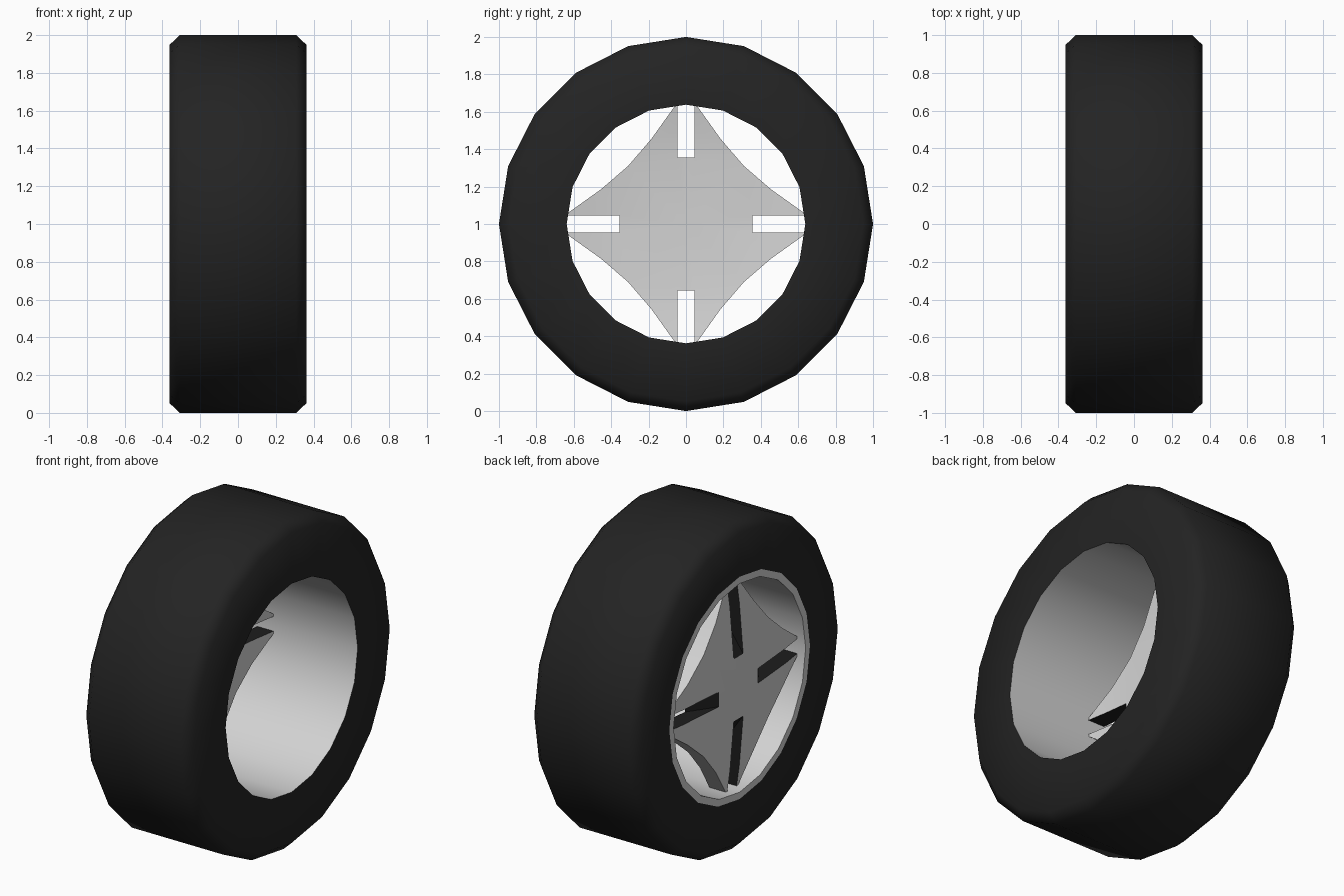
import bpy, bmesh, math

if "Cube" in bpy.data.objects:
    bpy.data.objects.remove(bpy.data.objects["Cube"])

SIDES = 20
HALF = 0.363          # half width of the wheel
R_IN, R_LIP = 0.638, 0.68


def material(name, v):
    m = bpy.data.materials.new(name)
    m.diffuse_color = (v, v, v, 1)
    m.use_nodes = True
    m.node_tree.nodes["Principled BSDF"].inputs["Base Color"].default_value = m.diffuse_color
    return m


rubber = material("black_rubber", 0.017)
alloy = material("light_alloy", 0.65)
dark = material("dark_slot", 0.012)


def finish(bm, name, mats, angle):
    me = bpy.data.meshes.new(name)
    bm.to_mesh(me)
    bm.free()
    for m in mats:
        me.materials.append(m)
    ob = bpy.data.objects.new(name, me)
    bpy.context.collection.objects.link(ob)
    ob.location.z = 1
    bpy.ops.object.select_all(action='DESELECT')
    ob.select_set(True)
    bpy.context.view_layer.objects.active = ob
    bpy.ops.object.shade_smooth_by_angle(angle=math.radians(angle))
    return ob


def lathe(name, profile, mat, angle):
    """Revolve (x, radius) points round the x axis."""
    bm = bmesh.new()
    rings = []
    for x, r in profile:
        rings.append([bm.verts.new((x, r * math.sin(2 * math.pi * i / SIDES),
                                    r * math.cos(2 * math.pi * i / SIDES)))
                      for i in range(SIDES)])
    for a, b in zip(rings, rings[1:]):
        for i in range(SIDES):
            j = (i + 1) % SIDES
            bm.faces.new((a[i], a[j], b[j], b[i]))
    return finish(bm, name, [mat], angle)


# Tire: chamfered outer skin, from the lip side round to the open side
lathe("tire", [(-HALF, R_LIP), (-HALF, 0.948), (-HALF + 0.055, 1), (HALF - 0.055, 1),
               (HALF, 0.948), (HALF, R_IN)], rubber, 50)
# Rim: barrel with a flat lip on the outer side
lathe("rim", [(HALF, R_IN), (-HALF, R_IN), (-HALF, R_LIP)], alloy, 30)


# Spoke plate: one octant, mirrored and turned into a four-pointed dished star
def front(p):
    return (-0.36 + 0.05 * (math.hypot(*p) / R_IN) ** 2, *p)


def back(p):
    return (-0.26 + 0.06 * (math.hypot(*p) / R_IN) ** 2, *p)


W = 0.045                                     # half width of a slot
edge = [(0.31, 0.31), (0.185, 0.455), (0.06, 0.63)]
polys = []


def skin(side, s):
    slot = [(W, s), (W, 0.5), (W, 0.633)]
    polys.append(([side(p) for p in ((0, 0), (0, s), slot[0], edge[0])], 0))
    for i in range(2):
        polys.append(([side(p) for p in (slot[i], slot[i + 1], edge[i + 1], edge[i])], 0))
    return slot


sf, sb = skin(front, 0.19), skin(back, 0.355)
for i in range(2):
    polys.append(([front(edge[i]), front(edge[i + 1]), back(edge[i + 1]), back(edge[i])], 0))
    polys.append(([front(sf[i]), front(sf[i + 1]), back(sb[i + 1]), back(sb[i])], 1))
polys.append(([front(edge[2]), front(sf[2]), back(sb[2]), back(edge[2])], 0))
# sloping inner end of the slot
polys.append(([front((0, 0.19)), front(sf[0]), back(sb[0]), back((0, 0.355))], 1))

bm = bmesh.new()
for k in range(4):
    c, s = round(math.cos(k * math.pi / 2)), round(math.sin(k * math.pi / 2))
    for m in (1, -1):
        for pts, mi in polys:
            f = bm.faces.new([bm.verts.new((x, c * m * y - s * z, s * m * y + c * z))
                              for x, y, z in pts])
            f.material_index = mi
bmesh.ops.remove_doubles(bm, verts=bm.verts, dist=0.0005)
bmesh.ops.recalc_face_normals(bm, faces=bm.faces)
finish(bm, "spoke_plate", [alloy, dark], 30)
